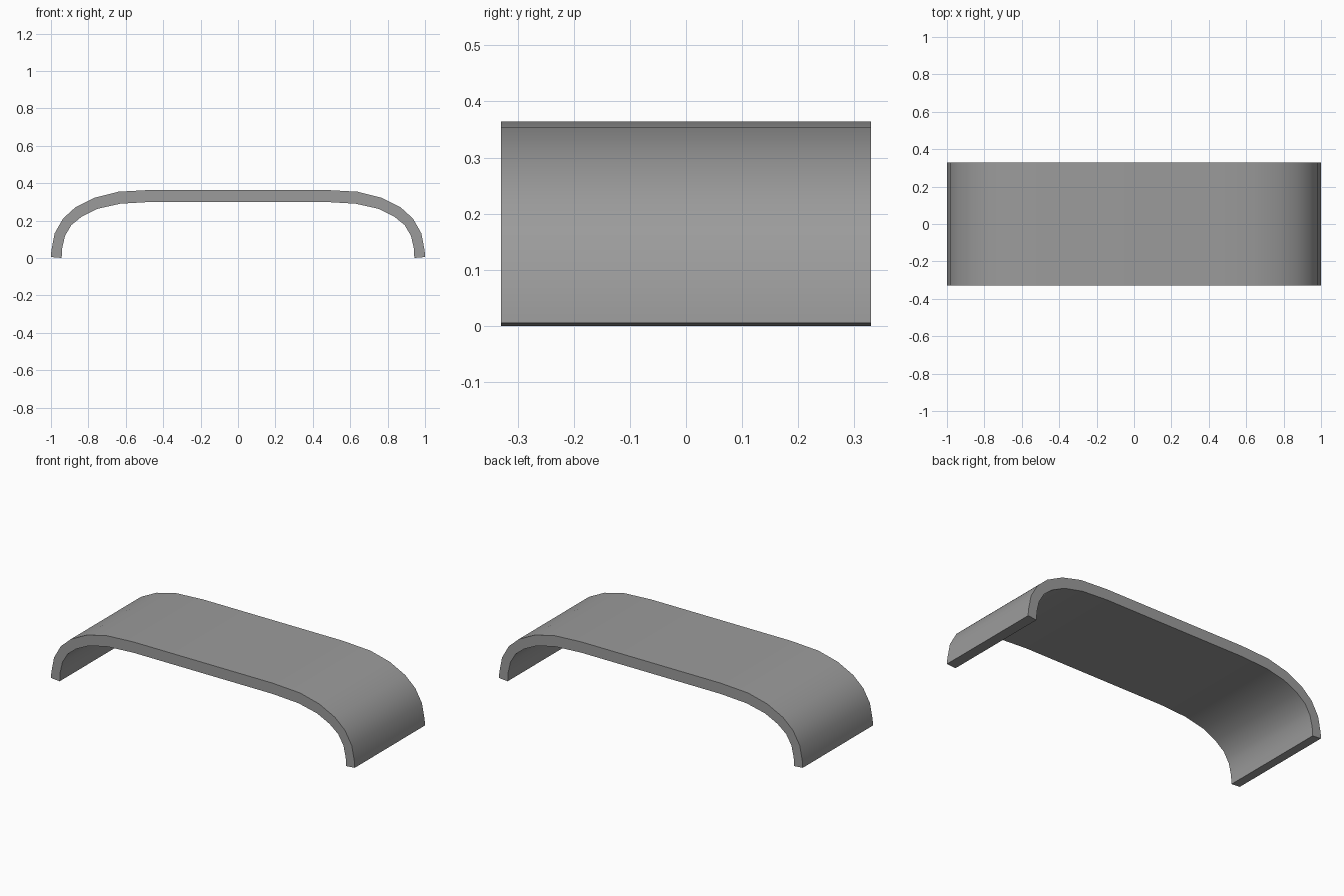
import bpy
import bmesh
import math

cube = bpy.data.objects.get("Cube")
if cube:
    bpy.data.objects.remove(cube, do_unlink=True)

HALF_DEPTH = 0.33

# Half profiles (x, z), from the foot up to the flat top
outer = [(1.0, 0.005), (0.998, 0.04), (0.98, 0.132), (0.936, 0.21),
         (0.87, 0.27), (0.767, 0.322), (0.64, 0.354), (0.46, 0.364)]
inner = [(0.943, 0.0), (0.94, 0.052), (0.925, 0.118), (0.891, 0.176),
         (0.834, 0.222), (0.75, 0.263), (0.63, 0.29), (0.46, 0.30)]


def full_arch(half):
    """Mirror a half profile into a whole arch, right foot to left foot."""
    return half + [(-x, z) for x, z in reversed(half)]


grey = bpy.data.materials.new("mid grey")
grey.use_nodes = True
colour = (0.33, 0.33, 0.33, 1)
grey.diffuse_color = colour
grey.node_tree.nodes["Principled BSDF"].inputs["Base Color"].default_value = colour

# Arch strip: quads between the two profiles, extruded along the depth
bm = bmesh.new()
rows = [[bm.verts.new((x, -HALF_DEPTH, z)) for x, z in full_arch(half)]
        for half in (outer, inner)]
top, under = rows
for i in range(len(top) - 1):
    bm.faces.new((top[i], top[i + 1], under[i + 1], under[i]))
extruded = bmesh.ops.extrude_face_region(bm, geom=bm.faces[:], use_keep_orig=True)
back = [v for v in extruded["geom"] if isinstance(v, bmesh.types.BMVert)]
bmesh.ops.translate(bm, verts=back, vec=(0, 2 * HALF_DEPTH, 0))
bmesh.ops.recalc_face_normals(bm, faces=bm.faces[:])

mesh = bpy.data.meshes.new("curved_handle")
bm.to_mesh(mesh)
bm.free()
mesh.materials.append(grey)
handle = bpy.data.objects.new("curved_handle", mesh)
bpy.context.collection.objects.link(handle)

# Smooth the bends, keep the rims sharp
bpy.ops.object.select_all(action='DESELECT')
handle.select_set(True)
bpy.context.view_layer.objects.active = handle
bpy.ops.object.shade_smooth_by_angle(angle=math.radians(35))
